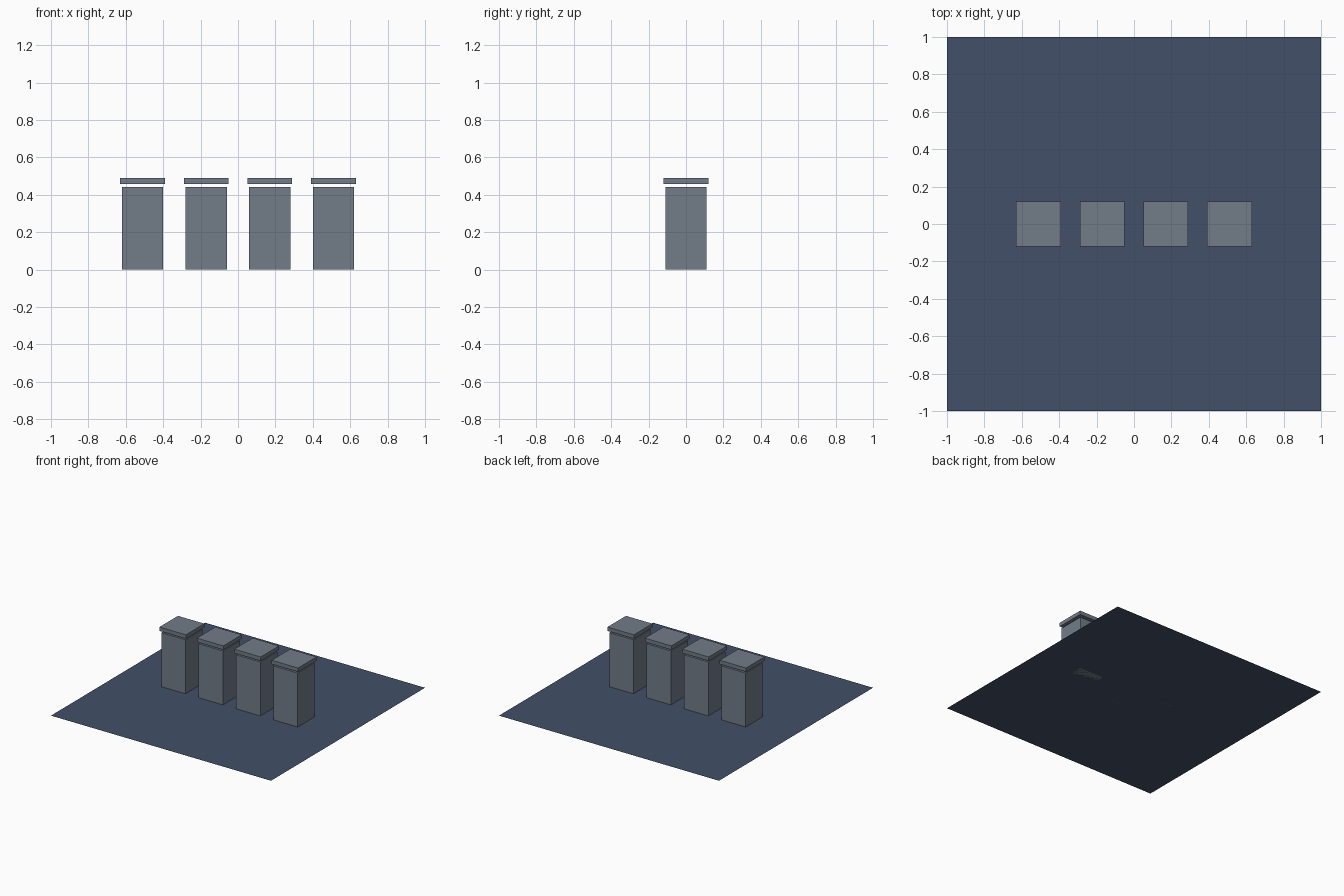
import bpy

if "Cube" in bpy.data.objects:
    bpy.data.objects.remove(bpy.data.objects["Cube"])


def material(name, color):
    m = bpy.data.materials.new(name)
    m.diffuse_color = (*color, 1)
    m.use_nodes = True
    m.node_tree.nodes["Principled BSDF"].inputs["Base Color"].default_value = m.diffuse_color
    return m


def box(name, x, width, z0, z1, mat):
    bpy.ops.mesh.primitive_cube_add(size=1, location=(x, 0, (z0 + z1) / 2))
    o = bpy.context.object
    o.name = name
    o.scale = (width, width, z1 - z0)
    bpy.ops.object.transform_apply(location=False, rotation=False, scale=True)
    o.data.materials.append(mat)


navy = material("ground_blue", (0.055, 0.08, 0.14))
grey = material("pillar_grey", (0.17, 0.20, 0.25))

# Flat square base sheet
bpy.ops.mesh.primitive_plane_add(size=2)
base = bpy.context.object
base.name = "base_sheet"
base.data.materials.append(navy)

# Row of four pillars, each with a cap floating just above it
for i in range(4):
    x = -0.51 + 0.34 * i
    box(f"pillar_{i + 1}", x, 0.22, 0, 0.443, grey)
    box(f"cap_{i + 1}", x, 0.24, 0.459, 0.491, grey)
